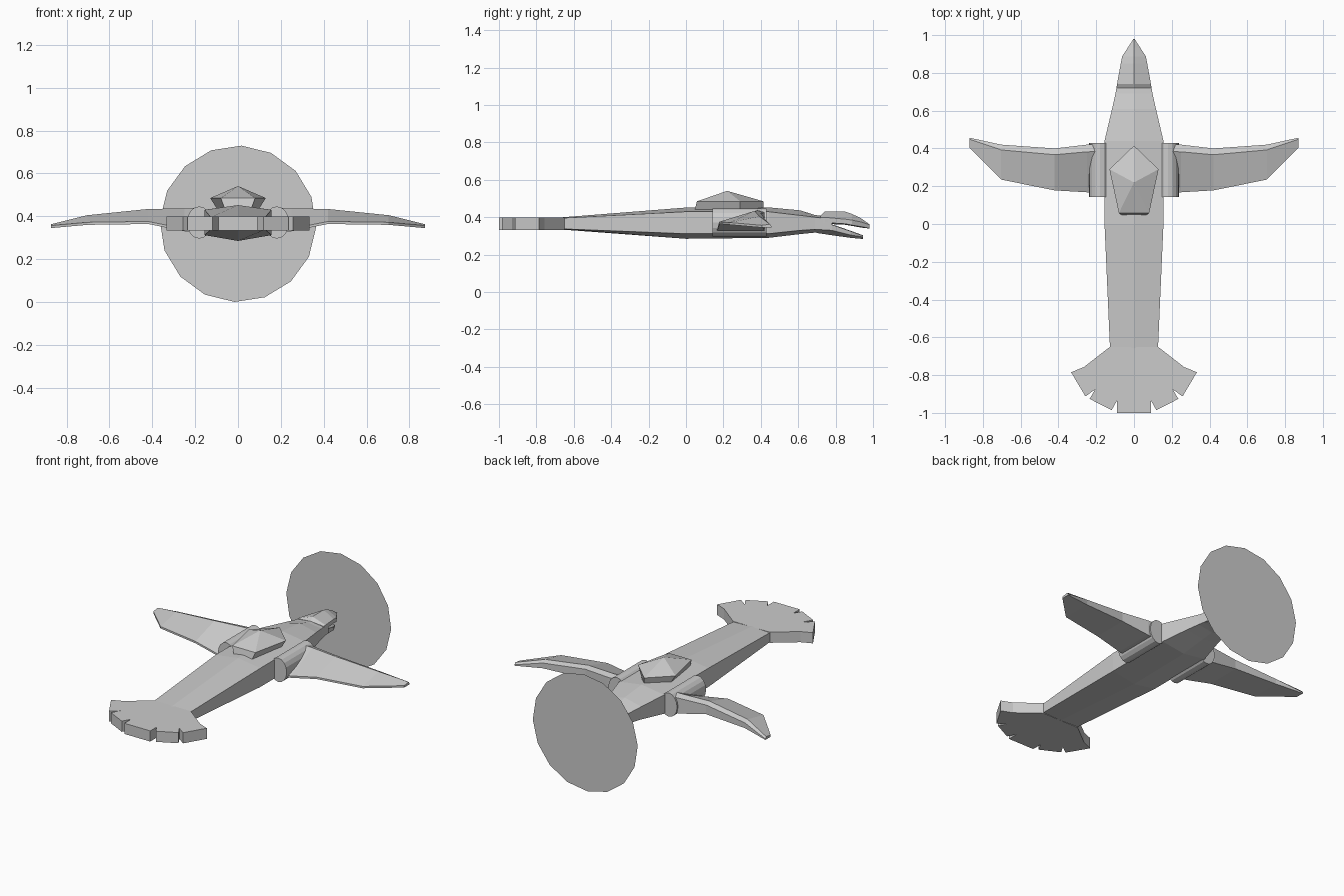
import bpy, bmesh
from math import sin, cos, pi, radians

cube = bpy.data.objects.get("Cube")
if cube:
    bpy.data.objects.remove(cube, do_unlink=True)

GREY = (0.6, 0.6, 0.6, 1)
mat = bpy.data.materials.new("plain grey")
mat.use_nodes = True
mat.diffuse_color = GREY
mat.node_tree.nodes["Principled BSDF"].inputs["Base Color"].default_value = GREY


def finish(name, bm, mirror=False):
    bmesh.ops.recalc_face_normals(bm, faces=bm.faces)
    mesh = bpy.data.meshes.new(name)
    bm.to_mesh(mesh)
    bm.free()
    mesh.materials.append(mat)
    obj = bpy.data.objects.new(name, mesh)
    bpy.context.collection.objects.link(obj)
    if mirror:
        obj.modifiers.new("Mirror", 'MIRROR')
    return obj


def loft(name, rings, mirror=False):
    """Join matching rings of points and close both ends."""
    bm = bmesh.new()
    loops = [[bm.verts.new(p) for p in ring] for ring in rings]
    n = len(loops[0])
    for a, b in zip(loops, loops[1:]):
        for i in range(n):
            j = (i + 1) % n
            bm.faces.new((a[i], a[j], b[j], b[i]))
    bm.faces.new(loops[0])
    bm.faces.new(loops[-1])
    return finish(name, bm, mirror)


def hexagon(y, w, top, upper, lower, bottom):
    return [(0, y, top), (w, y, upper), (w, y, lower),
            (0, y, bottom), (-w, y, lower), (-w, y, upper)]


# Six-sided fuselage, narrowing to the neck
loft("body", [hexagon(*s) for s in (
    (-0.66, 0.127, 0.40, 0.396, 0.338, 0.334),
    (0.0, 0.156, 0.452, 0.43, 0.312, 0.285),
    (0.44, 0.156, 0.453, 0.43, 0.312, 0.29),
    (0.61, 0.116, 0.437, 0.41, 0.33, 0.31),
    (0.69, 0.098, 0.412, 0.40, 0.335, 0.318),
    (0.78, 0.083, 0.40, 0.39, 0.335, 0.308))])

# Open beak
loft("upper_beak", [hexagon(*s) for s in (
    (0.72, 0.092, 0.408, 0.40, 0.372, 0.365),
    (0.74, 0.09, 0.43, 0.40, 0.372, 0.365),
    (0.85, 0.07, 0.43, 0.39, 0.365, 0.36),
    (0.887, 0.063, 0.418, 0.385, 0.358, 0.354),
    (0.935, 0.032, 0.395, 0.375, 0.35, 0.345),
    (0.98, 0.003, 0.363, 0.36, 0.342, 0.34))])
loft("lower_beak", [hexagon(*s) for s in (
    (0.70, 0.09, 0.37, 0.365, 0.335, 0.316),
    (0.78, 0.08, 0.362, 0.36, 0.33, 0.304),
    (0.88, 0.05, 0.328, 0.326, 0.305, 0.29),
    (0.945, 0.012, 0.304, 0.302, 0.295, 0.284))])

# Fan tail with notches between the feathers
half = [(0.127, -0.65), (0.265, -0.757), (0.333, -0.785), (0.257, -0.913),
        (0.205, -0.875), (0.235, -0.926), (0.118, -0.985), (0.09, -0.935),
        (0.09, -1.0)]
outline = half + [(-x, y) for x, y in reversed(half)]
loft("tail_fan", [[(x, y, z) for x, y in outline] for z in (0.333, 0.40)])

# Wing hinge barrels
angles = [2 * pi * i / 16 for i in range(16)]
loft("wing_hinge", [[(0.181 + 0.058 * cos(a), y, 0.371 + 0.075 * sin(a))
                     for a in angles] for y in (0.142, 0.43)], mirror=True)


# Wings: thin trailing edge, thick leading edge
def wing_section(x, back, front, bottom, top):
    chord = front - back
    return [(x, back, bottom), (x, front, bottom), (x, front, top - 0.012),
            (x, front - 0.15 * chord, top), (x, back, bottom + 0.012)]


loft("wing", [wing_section(*s) for s in (
    (0.19, 0.165, 0.422, 0.325, 0.438),
    (0.25, 0.168, 0.42, 0.33, 0.437),
    (0.42, 0.178, 0.40, 0.364, 0.434),
    (0.703, 0.235, 0.42, 0.36, 0.405),
    (0.872, 0.405, 0.457, 0.345, 0.363))], mirror=True)


# Faceted canopy with a single peak
def canopy_ring(side, front, y_front, z):
    return [(0, 0.415, z), (side, 0.29, z), (front, y_front, z),
            (-front, y_front, z), (-side, 0.29, z)]


loft("canopy", [canopy_ring(0.095, 0.06, 0.045, 0.43),
                canopy_ring(0.13, 0.08, 0.058, 0.485),
                [(0.0005 * x, 0.22 + 0.0005 * y, 0.541)
                 for x, y in ((0, 1), (1, 0), (1, -1), (-1, -1), (-1, 0))]])

# Flat propeller disc at the nose
bm = bmesh.new()
spin = [radians(2.5 + 22.5 * i) for i in range(16)]
bm.faces.new([bm.verts.new((0.365 * sin(a), 1.0, 0.365 + 0.365 * cos(a)))
              for a in spin])
finish("propeller_disc", bm)
